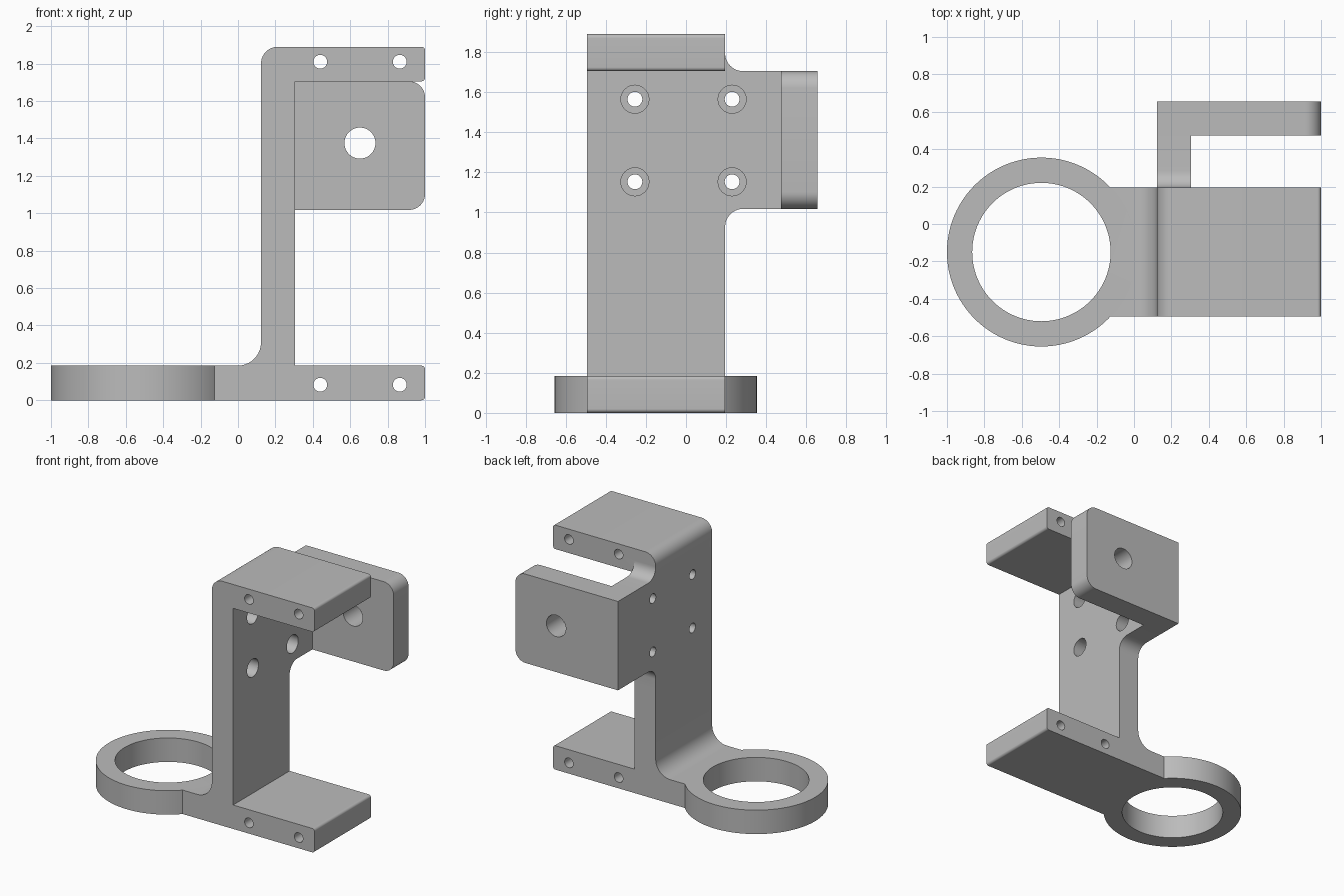
import bpy, bmesh, math
from mathutils import Vector

cube = bpy.data.objects.get("Cube")
if cube:
    bpy.data.objects.remove(cube, do_unlink=True)

grey = bpy.data.materials.new("plain grey")
grey.use_nodes = True
grey.diffuse_color = (0.5, 0.5, 0.5, 1)
grey.node_tree.nodes["Principled BSDF"].inputs["Base Color"].default_value = (0.5, 0.5, 0.5, 1)


def rounded(corners, steps=10):
    """Turn (u, v, radius) corners into an outline with filleted corners."""
    out = []
    for i, (u, v, r) in enumerate(corners):
        p = Vector((u, v))
        if r == 0:
            out.append(p)
            continue
        a = (Vector(corners[i - 1][:2]) - p).normalized()
        b = (Vector(corners[(i + 1) % len(corners)][:2]) - p).normalized()
        centre = p + (a + b) * r
        for k in range(steps + 1):
            t = k / steps * math.pi / 2
            out.append(centre - b * r * math.cos(t) - a * r * math.sin(t))
    return out


def circle(u, v, r, sides=48):
    return [Vector((u + r * math.cos(math.tau * k / sides),
                    v + r * math.sin(math.tau * k / sides))) for k in range(sides)]


def prism(name, outline, axis, start, end):
    """Extrude a flat outline along one axis."""
    place = {"x": lambda p, d: (d, p.x, p.y),
             "y": lambda p, d: (p.x, d, p.y),
             "z": lambda p, d: (p.x, p.y, d)}[axis]
    bm = bmesh.new()
    face = bm.faces.new([bm.verts.new(place(p, start)) for p in outline])
    ext = bmesh.ops.extrude_face_region(bm, geom=[face])
    shift = Vector(place(Vector((0, 0)), end - start))
    bmesh.ops.translate(bm, vec=shift,
                        verts=[g for g in ext["geom"] if isinstance(g, bmesh.types.BMVert)])
    bmesh.ops.recalc_face_normals(bm, faces=bm.faces)
    mesh = bpy.data.meshes.new(name)
    bm.to_mesh(mesh)
    bm.free()
    mesh.materials.append(grey)
    obj = bpy.data.objects.new(name, mesh)
    bpy.context.collection.objects.link(obj)
    return obj


def combine(target, tool, operation):
    """Apply a boolean and discard the tool."""
    bpy.context.view_layer.objects.active = target
    mod = target.modifiers.new("cut", "BOOLEAN")
    mod.operation, mod.object, mod.solver = operation, tool, "EXACT"
    bpy.ops.object.modifier_apply(modifier=mod.name)
    bpy.data.objects.remove(tool, do_unlink=True)


T = 0.185                      # plate thickness
TOP = 1.89
WALL, INNER = 0.123, 0.305     # outer and inner wall faces
FRONT, BACK = -0.495, 0.195    # body depth
LOW, HIGH = 1.018, 1.705       # side flange height

# C-shaped body: base arm, wall and top arm
bracket = prism("bracket", rounded([
    (-0.4, 0, 0), (1, 0, 0.02), (1, T, 0.02), (INNER, T, 0),
    (INNER, HIGH, 0), (1, HIGH, 0.02), (1, TOP, 0.02),
    (WALL, TOP, 0.09), (WALL, T, 0.125), (-0.4, T, 0)]), "y", FRONT, BACK)

# Ring at the left of the base
combine(bracket, prism("ring", circle(-0.495, -0.15, 0.505, 96), "z", 0, T), "UNION")

# Side flange growing out of the wall with filleted roots
combine(bracket, prism("side_flange", rounded([
    (0.1, 0.85, 0), (BACK, 0.85, 0), (BACK, LOW, 0.09), (0.655, LOW, 0),
    (0.655, HIGH, 0), (BACK, HIGH, 0.09), (BACK, 1.797, 0), (0.1, 1.797, 0)]),
    "x", WALL, INNER), "UNION")

# Rear plate with rounded free corners
combine(bracket, prism("rear_plate", rounded([
    (WALL, LOW, 0), (1, LOW, 0.085), (1, HIGH, 0.085), (WALL, HIGH, 0)]),
    "y", 0.473, 0.655), "UNION")

# Bores through the ring and rear plate
combine(bracket, prism("ring_bore", circle(-0.495, -0.15, 0.37, 96), "z", -1, 1), "DIFFERENCE")
combine(bracket, prism("plate_hole", circle(0.652, 1.375, 0.083), "y", 0.4, 1), "DIFFERENCE")

# Long holes through both arms
for x in (0.44, 0.865):
    for z in (0.083, 1.81):
        combine(bracket, prism("arm_hole", circle(x, z, 0.037, 32), "y", -1, 1), "DIFFERENCE")

# Counterbored holes through the wall
for y in (-0.255, 0.23):
    for z in (1.153, 1.565):
        combine(bracket, prism("wall_hole", circle(y, z, 0.037, 32), "x", 0, 0.5), "DIFFERENCE")
        combine(bracket, prism("counterbore", circle(y, z, 0.07, 32), "x", 0.205, 0.5), "DIFFERENCE")

bpy.ops.object.select_all(action="DESELECT")
bracket.select_set(True)
bpy.context.view_layer.objects.active = bracket
bpy.ops.object.shade_smooth_by_angle(angle=math.radians(30))
